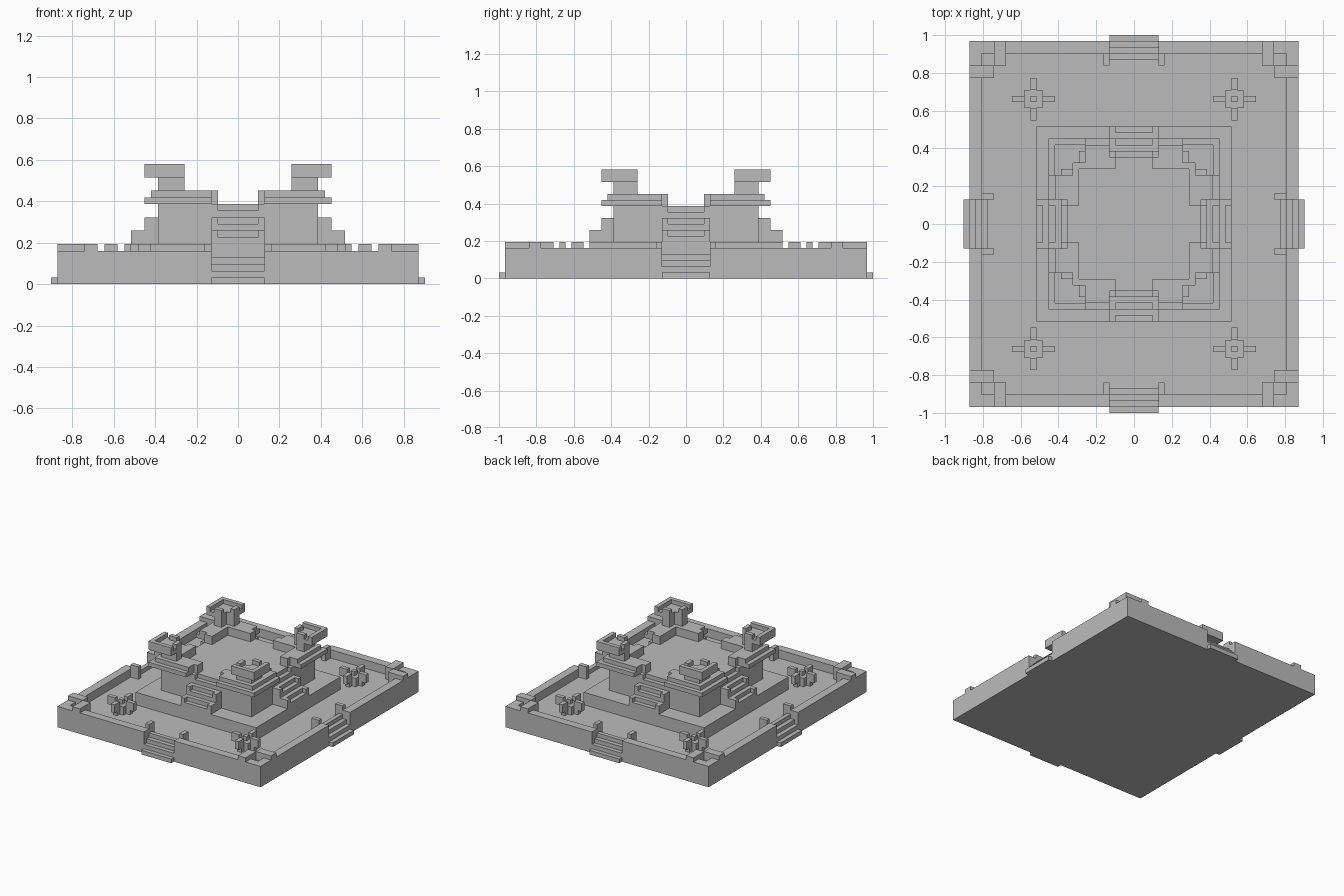
import bpy, bmesh
from mathutils import Matrix, Vector

if "Cube" in bpy.data.objects:
    bpy.data.objects.remove(bpy.data.objects["Cube"])

U = 1 / 31  # one block

stone = bpy.data.materials.new("grey stone")
stone.use_nodes = True
GREY = (0.5, 0.5, 0.5, 1)
stone.diffuse_color = GREY
stone.node_tree.nodes["Principled BSDF"].inputs["Base Color"].default_value = GREY


def mirrored(box, swap):
    """All copies of a box mirrored in x and y, and over the diagonal if swap."""
    x0, x1, y0, y1, z0, z1 = box
    out = set()
    for a, b, c, d in [(x0, x1, y0, y1)] + ([(y0, y1, x0, x1)] if swap else []):
        for p in ((a, b), (-b, -a)):
            for q in ((c, d), (-d, -c)):
                out.add(p + q + (z0, z1))
    return sorted(out)


def part(name, boxes, swap=False):
    """One object of blocks: (x0, x1, y0, y1, z0, z1) in block units."""
    bm = bmesh.new()
    for box in boxes:
        for x0, x1, y0, y1, z0, z1 in mirrored(box, swap):
            mid = Vector((x0 + x1, y0 + y1, z0 + z1)) * U / 2
            size = Vector((x1 - x0, y1 - y0, z1 - z0)) * U
            bmesh.ops.create_cube(bm, size=1, matrix=Matrix.LocRotScale(mid, None, size))
    mesh = bpy.data.meshes.new(name)
    bm.to_mesh(mesh)
    bm.free()
    mesh.materials.append(stone)
    bpy.context.collection.objects.link(bpy.data.objects.new(name, mesh))


# Courtyard and its outer wall
part("courtyard_floor", [(-25, 25, -28, 28, 0, 3)])
part("outer_wall", [(4, 27, 28, 30, 0, 5), (25, 27, 4, 28, 0, 5)])
part("wall_corners", [(23, 25, 26, 28, 3, 4), (21, 23, 26, 30, 3, 6), (23, 27, 24, 26, 3, 6)])
part("gate_posts", [(4, 5, 26, 28, 3, 6), (23, 25, 4, 5, 3, 6)])

# Steps up through the four gates
part("front_and_back_steps", [(-4, 4, 30 - i, 31 - i, 0, 1 + i) for i in range(4)])
part("side_steps", [(27 - i, 28 - i, -4, 4, 0, 1 + i) for i in range(4)])

# Four shrubs: a low clump with raised arms
px, py = 16.5, 20.5
shrub = []
for r, w, top in ((2.5, 0.5, 5), (1.5, 1.5, 5), (0.5, 2.5, 5), (0.5, 0.5, 6)):
    shrub.append((px - r, px + r, py - w, py + w, 3, top))
for s in (-1, 1):
    a, b = sorted((s * 1.5, s * 3.5))
    shrub.append((px + a, px + b, py - 0.5, py + 0.5, 4, 6))
    shrub.append((px - 0.5, px + 0.5, py + a, py + b, 4, 6))
part("shrubs", shrub)

# Central building
part("platform", [(-16, 16, -16, 16, 3, 6)])
part("building_body", [(-12, 12, -12, 12, 6, 11), (-11, 11, -11, 11, 11, 12)])
part("body_rim", [(3, 12, 11, 12, 11, 12)], swap=True)
part("building_steps", [(-3, 3, 15 - i, 16 - i, 6, 7 + i) for i in range(4)], swap=True)
part("step_rails", [(3, 4, 14, 16, 6, 8), (3, 4, 12, 14, 6, 10)], swap=True)

# Parapet with an overhanging ledge
part("ledge", [(4, 14, 11, 14, 12, 13)], swap=True)
part("parapet", [(4, 13, 11, 13, 13, 14), (3, 11, 9, 11, 12, 14)], swap=True)

# Corner turrets: L-shaped neck, floor and battlements
part("turret_necks", [(8, 12, 10, 12, 12, 16), (10, 12, 8, 10, 12, 16)])
part("turret_floors", [(8, 14, 10, 14, 16, 17), (10, 14, 8, 10, 16, 17)])
part("turret_walls", [(8, 14, 13, 14, 17, 18), (8, 9, 10, 12, 17, 18)], swap=True)
